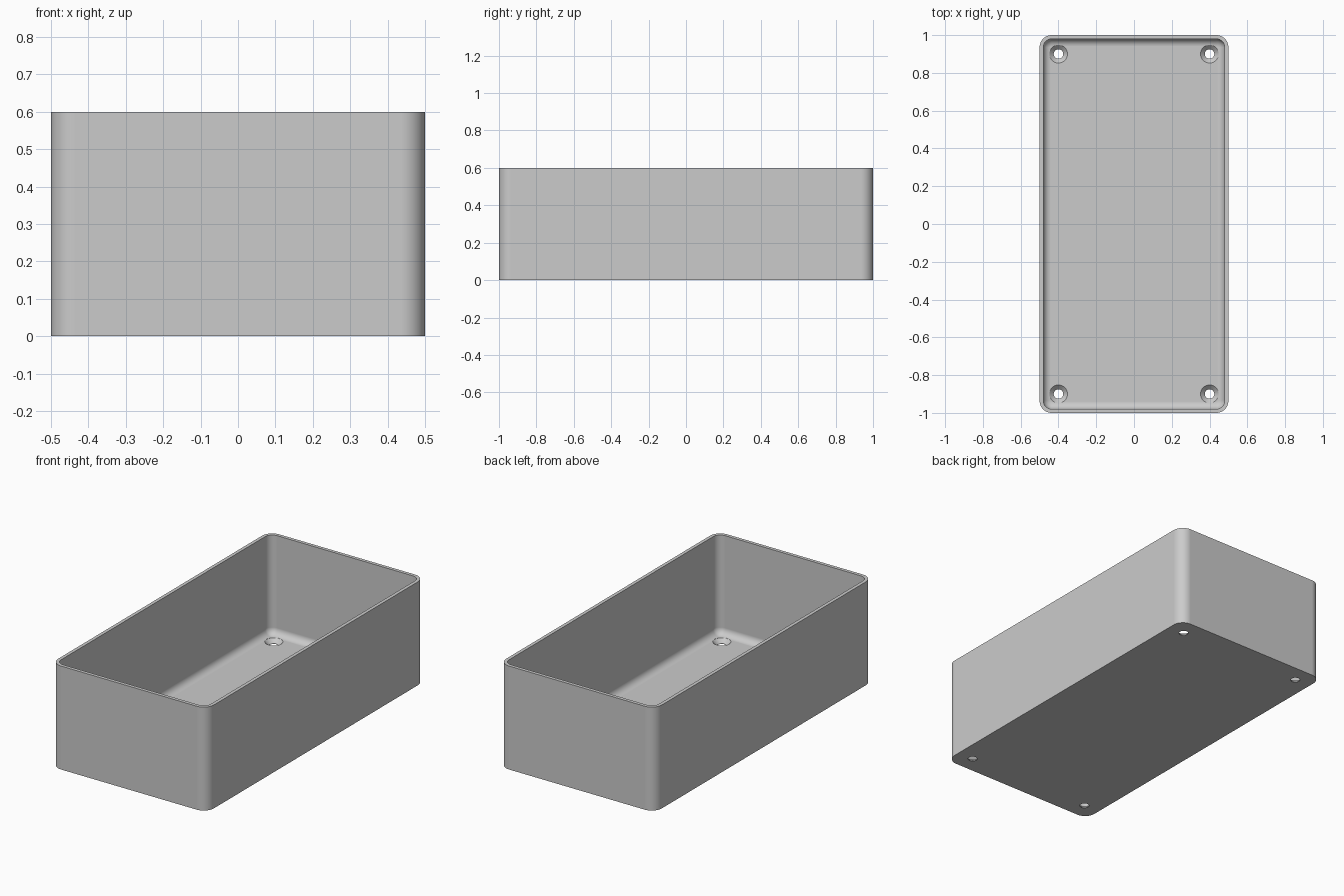
import bpy, bmesh, math

cube = bpy.data.objects.get("Cube")
if cube:
    bpy.data.objects.remove(cube, do_unlink=True)

HALF_X, HALF_Y, HEIGHT = 0.5, 1.0, 0.6
WALL, FLOOR = 0.02, 0.025
CORNER, FILLET = 0.065, 0.04
SEGMENTS = 12

grey = bpy.data.materials.new("plain grey")
grey.use_nodes = True
grey.diffuse_color = (0.6, 0.6, 0.6, 1)
grey.node_tree.nodes["Principled BSDF"].inputs["Base Color"].default_value = (0.6, 0.6, 0.6, 1)


def rounded_rectangle(inset, z):
    """Points of the box outline, moved inward by inset."""
    radius = CORNER - inset
    points = []
    for corner, (sx, sy) in enumerate([(1, 1), (-1, 1), (-1, -1), (1, -1)]):
        for i in range(SEGMENTS + 1):
            a = math.pi / 2 * (corner + i / SEGMENTS)
            points.append((sx * (HALF_X - CORNER) + radius * math.cos(a),
                           sy * (HALF_Y - CORNER) + radius * math.sin(a), z))
    return points


def circle(x, y, radius, z, count=40):
    return [(x + radius * math.cos(math.tau * i / count),
             y + radius * math.sin(math.tau * i / count), z) for i in range(count)]


def loft(bm, outlines):
    """Join outlines in order and cap both ends."""
    rings = [[bm.verts.new(p) for p in outline] for outline in outlines]
    for low, high in zip(rings, rings[1:]):
        n = len(low)
        for i in range(n):
            j = (i + 1) % n
            bm.faces.new((low[i], low[j], high[j], high[i]))
    bm.faces.new(rings[0][::-1])
    bm.faces.new(rings[-1])


def make_object(name, bm):
    bmesh.ops.recalc_face_normals(bm, faces=bm.faces)
    mesh = bpy.data.meshes.new(name)
    bm.to_mesh(mesh)
    bm.free()
    mesh.materials.append(grey)
    obj = bpy.data.objects.new(name, mesh)
    bpy.context.collection.objects.link(obj)
    return obj


# Open box: outer wall, rim, inner wall, then a rounded edge into the floor
outlines = [rounded_rectangle(0, 0), rounded_rectangle(0, HEIGHT),
            rounded_rectangle(WALL, HEIGHT)]
for i in range(SEGMENTS + 1):
    a = math.pi / 2 * i / SEGMENTS
    outlines.append(rounded_rectangle(WALL + FILLET * (1 - math.cos(a)),
                                      FLOOR + FILLET * (1 - math.sin(a))))
bm = bmesh.new()
loft(bm, outlines)
box = make_object("open_box", bm)

# Countersunk screw holes near the four floor corners
bm = bmesh.new()
for x in (-0.4, 0.4):
    for y in (-0.9, 0.9):
        loft(bm, [circle(x, y, r, z) for r, z in
                  ((0.025, -0.05), (0.025, 0.002), (0.048, FLOOR), (0.048, 0.07))])
cutter = make_object("screw_hole_cutter", bm)

cut = box.modifiers.new("screw holes", 'BOOLEAN')
cut.operation = 'DIFFERENCE'
cut.solver = 'EXACT'
cut.object = cutter
bpy.ops.object.select_all(action='DESELECT')
bpy.context.view_layer.objects.active = box
box.select_set(True)
bpy.ops.object.modifier_apply(modifier=cut.name)
bpy.data.objects.remove(cutter, do_unlink=True)

# Smooth curves with crisp rim and flat large faces
bpy.ops.object.shade_smooth_by_angle(angle=math.radians(30))
weighted = box.modifiers.new("flat panels", 'WEIGHTED_NORMAL')
weighted.keep_sharp = True
